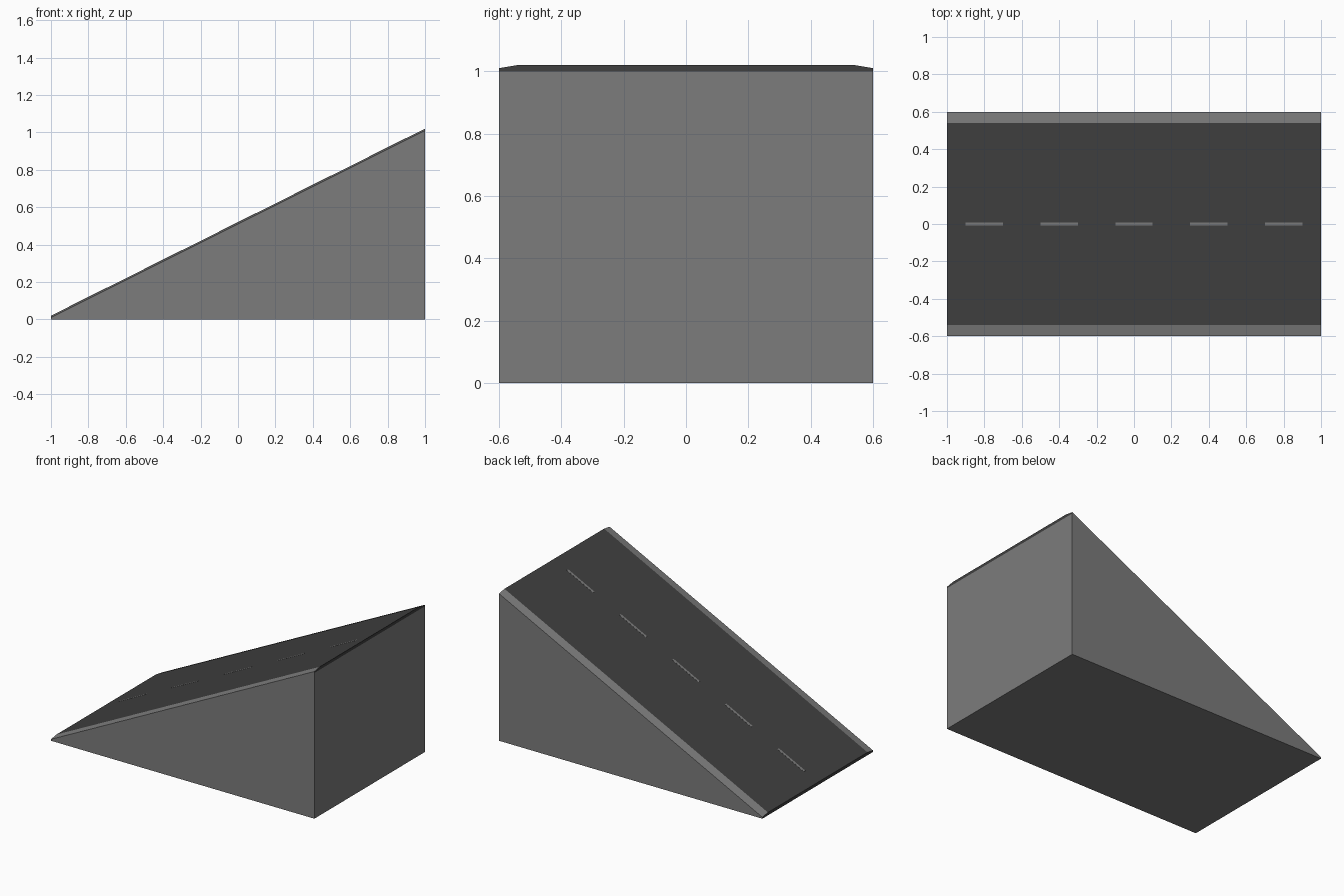
import bpy

cube = bpy.data.objects.get("Cube")
if cube:
    bpy.data.objects.remove(cube, do_unlink=True)


def material(name, value):
    mat = bpy.data.materials.new(name)
    mat.use_nodes = True
    color = (value, value, value, 1)
    mat.diffuse_color = color
    mat.node_tree.nodes["Principled BSDF"].inputs["Base Color"].default_value = color
    return mat


concrete = material("concrete grey", 0.2)
asphalt = material("dark asphalt", 0.05)
paint = material("lane paint grey", 0.2)


def slope(x):
    """Height of the ramp under the road at x."""
    return (x + 1) / 2


def ramp_prism(name, profile, x0, x1, mats, flat_base=False):
    """Sweep a closed (y, height) profile along the slope from x0 to x1."""
    n = len(profile)
    verts = [(x, y, slope(x) + h) for x in (x0, x1) for y, h in profile]
    faces = [(i, (i + 1) % n, (i + 1) % n + n, i + n) for i in range(n)]
    faces += [tuple(reversed(range(n))), tuple(range(n, 2 * n))]
    mesh = bpy.data.meshes.new(name)
    mesh.from_pydata(verts, [], [f[::-1] for f in faces])
    for mat in mats:
        mesh.materials.append(mat)
    obj = bpy.data.objects.new(name, mesh)
    bpy.context.collection.objects.link(obj)
    # Make every face point outward
    import bmesh
    bm = bmesh.new()
    bm.from_mesh(mesh)
    bmesh.ops.recalc_face_normals(bm, faces=bm.faces)
    bm.to_mesh(mesh)
    bm.free()
    return obj


# Solid wedge below the road
W = 0.6
outline = [(-1, 0), (1, 0), (1, 1)]
wedge_mesh = bpy.data.meshes.new("ramp_wedge")
wedge_mesh.from_pydata([(x, y, z) for y in (-W, W) for x, z in outline], [],
                       [(0, 1, 2), (5, 4, 3), (0, 3, 4, 1), (1, 4, 5, 2), (2, 5, 3, 0)])
wedge_mesh.materials.append(concrete)
bpy.context.collection.objects.link(bpy.data.objects.new("ramp_wedge", wedge_mesh))

# Road slab with sloping concrete shoulders along both edges
section = [(-W, 0), (W, 0), (W, 0.01), (0.54, 0.02), (-0.54, 0.02), (-W, 0.01)]
road = ramp_prism("road_slab", section, -1, 1, [asphalt, concrete])
for face in road.data.polygons:
    if abs(face.center.y) > 0.55:
        face.material_index = 1

# Dashed centre line
dash = [(-0.008, 0.019), (0.008, 0.019), (0.008, 0.021), (-0.008, 0.021)]
for i in range(5):
    x = -0.8 + 0.4 * i
    ramp_prism(f"lane_dash_{i + 1}", dash, x - 0.1, x + 0.1, [paint])
